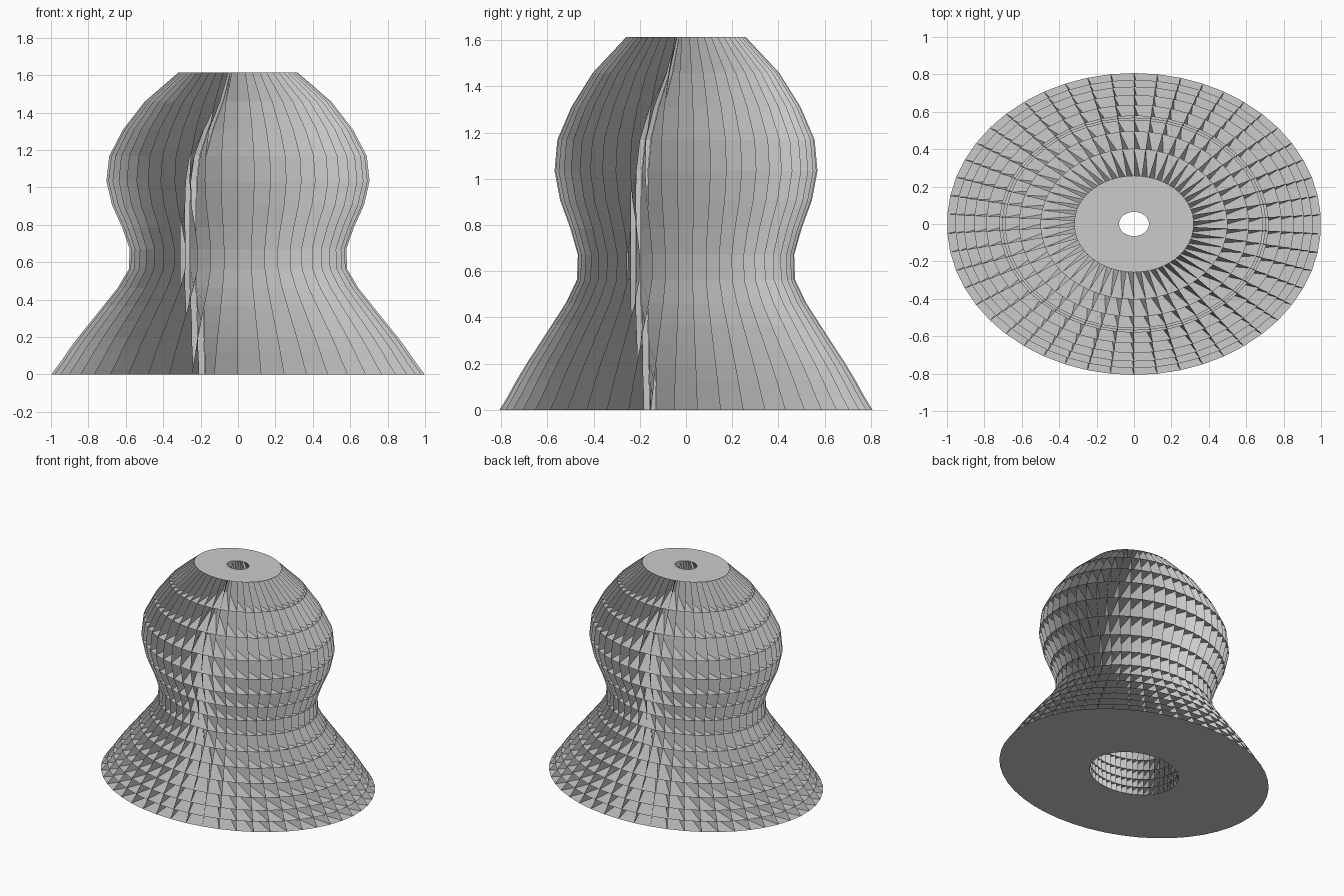
import bpy
import bmesh
from math import sin, cos, pi, radians

cube = bpy.data.objects.get("Cube")
if cube:
    bpy.data.objects.remove(cube, do_unlink=True)

SEGMENTS = 50
DEPTH_RATIO = 0.807          # oval plan: depth against width
SWIRL = radians(-25)         # inner end of each fin against its outer end

# Half-widths of the rim and of the central opening, from bottom to top
RIM = [1.0, .955, .91, .855, .79, .72, .645, .585,
       .58, .62, .675, .705, .69, .615, .5, .32]
BORE = [.33, .33, .335, .34, .34, .345, .35, .35,
        .35, .35, .35, .345, .32, .25, .15, .08]
HEIGHTS = [.06 * k + .0034 * k * (k - 1) for k in range(len(RIM))]

grey = bpy.data.materials.new("light grey")
grey.use_nodes = True
colour = (0.6, 0.6, 0.6, 1)
grey.diffuse_color = colour
grey.node_tree.nodes["Principled BSDF"].inputs["Base Color"].default_value = colour


def oval(bm, half_width, z, turn=0.0):
    """Ring of vertices on an oval at height z."""
    ring = []
    for i in range(SEGMENTS):
        a = 2 * pi * i / SEGMENTS - pi / 2 + turn
        ring.append(bm.verts.new((half_width * cos(a),
                                  half_width * DEPTH_RATIO * sin(a), z)))
    return ring


def finish(bm, name):
    mesh = bpy.data.meshes.new(name)
    bm.to_mesh(mesh)
    bm.free()
    mesh.materials.append(grey)
    obj = bpy.data.objects.new(name, mesh)
    bpy.context.collection.objects.link(obj)


# Flat oval plates with a central opening, one at each level
bm = bmesh.new()
for level, (rim, bore, z) in enumerate(zip(RIM, BORE, HEIGHTS)):
    outer = oval(bm, rim, z)
    inner = oval(bm, bore, z, SWIRL)
    for i in range(SEGMENTS):
        # join the rings at matching angles, despite the swirl offset
        j = (i + 1) % SEGMENTS
        quad = [outer[i], outer[j], inner[j], inner[i]]
        if level == 0:
            quad.reverse()
        bm.faces.new(quad)
finish(bm, "level_plates")

# Thin swirled fins standing between the plates
bm = bmesh.new()
outers = [oval(bm, r, z) for r, z in zip(RIM, HEIGHTS)]
inners = [oval(bm, r, z, SWIRL) for r, z in zip(BORE, HEIGHTS)]
for k in range(len(RIM) - 1):
    for i in range(SEGMENTS):
        bm.faces.new((outers[k][i], outers[k + 1][i],
                      inners[k + 1][i], inners[k][i]))
finish(bm, "swirled_fins")
